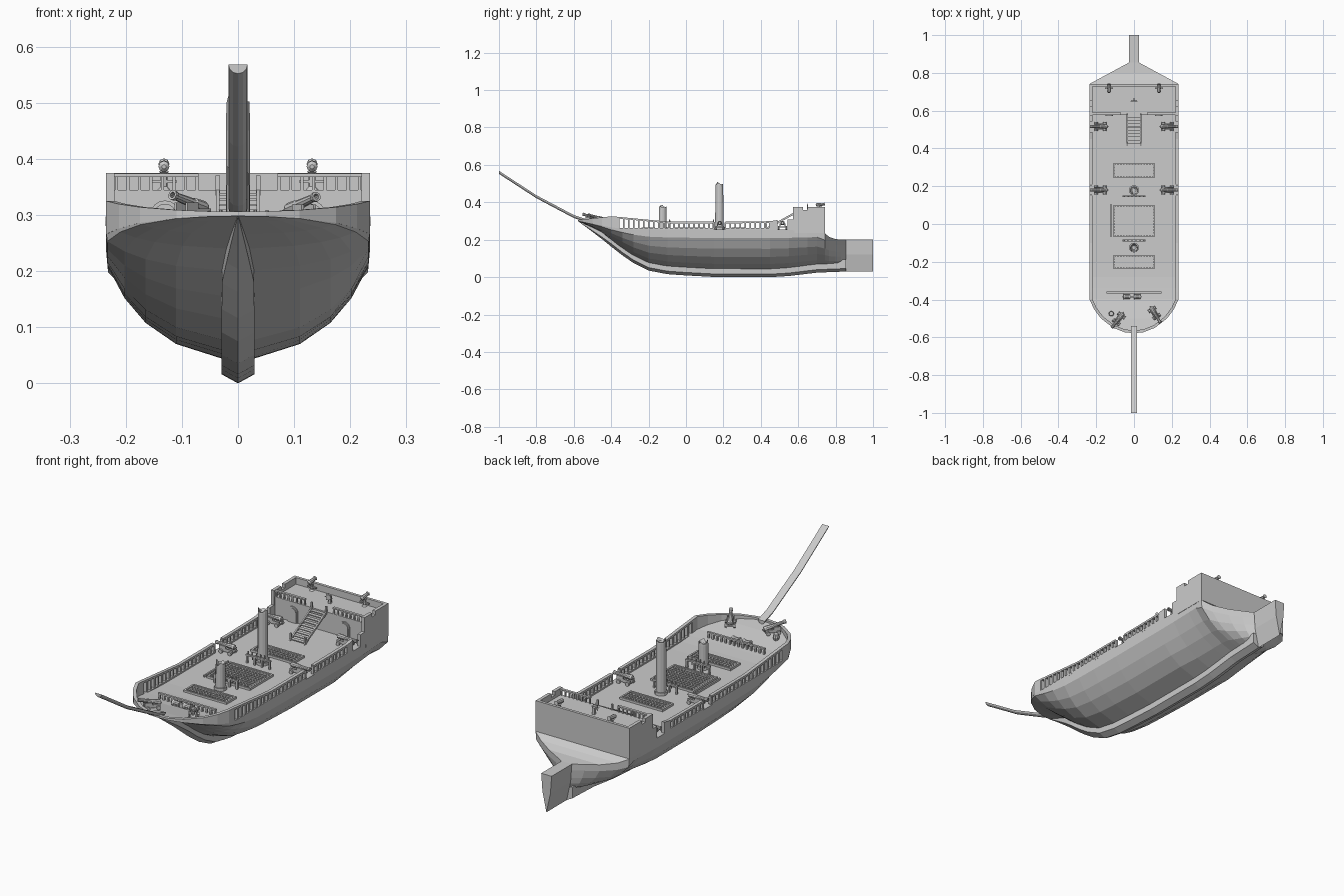
import bpy, bmesh, math, random
from mathutils import Vector, Matrix

if "Cube" in bpy.data.objects:
    bpy.data.objects.remove(bpy.data.objects["Cube"])

random.seed(3)

def lerp(tab, y):
    if y <= tab[0][0]:
        return tab[0][1]
    for (a, p), (b, q) in zip(tab, tab[1:]):
        if y <= b:
            return p + (q - p) * (y - a) / (b - a)
    return tab[-1][1]

def finish(bm, name, smooth=False):
    bmesh.ops.remove_doubles(bm, verts=bm.verts, dist=1e-5)
    bmesh.ops.recalc_face_normals(bm, faces=bm.faces)
    me = bpy.data.meshes.new(name)
    bm.to_mesh(me)
    bm.free()
    ob = bpy.data.objects.new(name, me)
    bpy.context.collection.objects.link(ob)
    return ob

def loft(bm, rings):
    vs = [[bm.verts.new(p) for p in r] for r in rings]
    n = len(vs[0])
    for a, b in zip(vs, vs[1:]):
        for i in range(n):
            j = (i + 1) % n
            bm.faces.new((a[i], a[j], b[j], b[i]))
    bm.faces.new(vs[0])
    bm.faces.new(vs[-1])

def box(bm, x0, x1, y0, y1, z0, z1, m=Matrix()):
    loft(bm, [[m @ Vector(p) for p in ((x0, y0, z), (x1, y0, z), (x1, y1, z), (x0, y1, z))] for z in (z0, z1)])

def lathe(bm, p, q, prof, n=10, m=Matrix()):
    """Turned part along p-q; prof is (fraction along, radius)."""
    p, q = Vector(p), Vector(q)
    rot = (q - p).to_track_quat('Z', 'Y')
    loft(bm, [[m @ (p.lerp(q, t) + rot @ Vector((r * math.cos(2 * math.pi * i / n), r * math.sin(2 * math.pi * i / n), 0)))
               for i in range(n)] for t, r in prof])

# ship lines: half beam, keel bottom, deck height, rail height
BEAM = [(-.578, 0), (-.573, .05), (-.55, .11), (-.5, .175), (-.45, .212), (-.4, .235), (.742, .235), (.855, .026)]
KEEL = [(-.578, .3), (-.46, .212), (-.357, .128), (-.28, .075), (-.2, .035), (-.1, .016), (0, .009),
        (.15, .001), (.45, 0), (.55, .006), (.7, .024), (.855, .03)]
DECK = [(-.578, .3), (-.5, .288), (-.4, .268), (-.3, .258), (-.2, .255), (.73, .255), (.742, .235), (.765, .215), (.8, .203), (.855, .2)]
RAIL = [(-.578, .306), (-.5, .314), (-.4, .325), (-.36, .322), (-.1, .297), (.44, .297), (.48, .305), (.575, .31)]
STERN = [(.45, 1), (.742, 1.45), (.855, 1.1)]
stations = [-.578, -.573, -.55, -.5, -.45, -.4, -.34, -.28, -.2, -.1, 0, .15, .3, .45, .55, .65, .7, .742, .765, .8, .83, .855]

# hull with deck
SECTION = [(1, 1), (.99, .79), (.86, .53), (.7, .33), (.47, .16)]
bm = bmesh.new()
rings = []
for y in stations:
    w, d = lerp(BEAM, y), lerp(DECK, y)
    k = min(d, lerp(KEEL, y) + .035 * min(1, (y + .578) / .12))
    e = lerp(STERN, y)
    half = [(w * u ** e, k + v * (d - k)) for u, v in SECTION]
    rings.append([(x, y, z) for x, z in half] + [(0, y, k)] + [(-x, y, z) for x, z in reversed(half)])
loft(bm, rings)
finish(bm, "hull")

# keel with pointed underside
bm = bmesh.new()
rings = []
for y in stations:
    z = lerp(KEEL, y)
    f = max(.02, min(1, (y + .578) / .18))
    h = .029 * f
    top = min(z + .065 * f, lerp(DECK, y))
    rings.append([(h, y, top), (h, y, z + .016 * f), (0, y, z), (-h, y, z + .016 * f), (-h, y, top)])
loft(bm, rings)
finish(bm, "keel")

# rudder, wedge shaped
bm = bmesh.new()
loft(bm, [[(-.026, y, .2), (.026, y, .2), (.02, y, .12), (0, y, .03), (-.02, y, .12)] for y in (.85, 1)])
finish(bm, "rudder")

# bowsprit, half-round and slightly bent
bm = bmesh.new()
arc = [math.pi + math.pi * i / 6 for i in range(7)]
loft(bm, [[(.017 * math.cos(a), y, z + .016 * math.sin(a)) for a in arc]
          for y, z in ((-.54, .312), (-.6, .332), (-.8, .438), (-1, .568))])
finish(bm, "bowsprit")

# bulwarks: walls that follow the deck outline on both sides
def wall(bm, y0, y1, low, high, t=.015):
    ys = [y0] + [y for y in stations if y0 < y < y1] + [y1]
    for s in (1, -1):
        rings = []
        for y in ys:
            w = lerp(BEAM, y)
            dw = (lerp(BEAM, y + .004) - lerp(BEAM, y - .004)) / .008 if y < -.39 else 0
            g = math.hypot(1, dw)
            xi, yi = max(0, w - t / g), y + t * dw / g
            rings.append([(s * w, y, low(y)), (s * w, y, high(y)), (s * xi, yi, high(y)), (s * xi, yi, low(y))])
        loft(bm, rings)

deck = lambda y: lerp(DECK, y) - .002
rail = lambda y: lerp(RAIL, y)
bm = bmesh.new()
wall(bm, -.578, -.36, deck, rail)
wall(bm, .45, .488, deck, rail)
wall(bm, .542, .6, deck, rail)
for a, b in ((-.36, .15), (.21, .45)):
    wall(bm, a, b, lambda y: rail(y) - .009, rail)
    wall(bm, a, b, deck, lambda y: .262, .017)
    n = round((b - a) / .027)
    for i in range(n + 1):
        y = a + (b - a) * i / n
        for s in (1, -1):
            box(bm, s * .222, s * .234, y - .005, y + .005, .258, rail(y) - .004)
finish(bm, "bulwark_and_balusters")

# raised stern deck with its rails
bm = bmesh.new()
box(bm, -.235, .235, .58, .742, .236, .345)
for a, b, h in ((.572, .625, .375), (.625, .65, .358), (.65, .742, .375)):
    wall(bm, a, b, lambda y: .25, lambda y: h)
box(bm, -.235, .235, .729, .742, .34, .375)
for s in (1, -1):
    box(bm, s * .07, s * .222, .578, .59, .368, .374)
    for i in range(8):
        x = s * (.073 + i * .0205)
        box(bm, x - .003, x + .003, .581, .587, .344, .37)
finish(bm, "stern_deck")

# arched cabin doors
bm = bmesh.new()
for c in (-.13, .13):
    for h, y in ((.026, .576), (.02, .572)):
        pts = [(-h, .254), (h, .254)] + [(h * math.cos(a), .3 + h * math.sin(a)) for a in (i * math.pi / 8 for i in range(9))]
        loft(bm, [[(c + x, yy, z) for x, z in pts] for yy in (y, .582)])
finish(bm, "cabin_doors")

# stairs to the stern deck
bm = bmesh.new()
for i in range(9):
    y, z = .425 + i * .0175, .262 + i * .0095
    box(bm, -.034, .034, y, y + .017, z - .003, z + .001)
for s in (-.036, .036):
    loft(bm, [[(x, .412, .254), (x, .43, .254), (x, .585, .338), (x, .585, .35)] for x in (s - .003, s + .003)])
    for y, z in ((.43, .262), (.58, .345)):
        box(bm, s - .004, s + .004, y - .004, y + .004, z - .01, z + .025)
finish(bm, "stairs")

# broken masts with bands
def mast(name, y, top, r):
    bm = bmesh.new()
    n = 12
    def ring(z, k, jag=0):
        return [(k * math.cos(2 * math.pi * i / n), y + k * math.sin(2 * math.pi * i / n), z - jag * random.random()) for i in range(n)]
    loft(bm, [ring(.25, r + .005), ring(.268, r + .005), ring(.268, r), ring(top - .025, r * .95),
              ring(top, r * .92, .022), ring(top - .025, r * .5)])
    finish(bm, name)

mast("main_mast", .178, .515, .022)
mast("fore_mast", -.125, .387, .021)

# grated hatches
def hatch(name, y0, y1):
    bm = bmesh.new()
    x, f, z = .108, .008, .265
    for s in (1, -1):
        box(bm, s * (x - f), s * x, y0, y1, .25, z)
    box(bm, -x, x, y0, y0 + f, .25, z)
    box(bm, -x, x, y1 - f, y1, .25, z)
    for i in range(1, 14):
        c = -x + 2 * x * i / 14
        box(bm, c - .003, c + .003, y0, y1, .25, z - .003)
    n = round((y1 - y0) / .0155)
    for i in range(1, n):
        c = y0 + (y1 - y0) * i / n
        box(bm, -x, x, c - .003, c + .003, .25, z - .004)
    finish(bm, name)

hatch("aft_hatch", .243, .322)
hatch("main_hatch", -.07, .1)
hatch("fore_hatch", -.237, -.165)

# pin rails beside the masts and the foredeck rail
def pin_rail(name, y, hw, z0, z1, posts, pins):
    bm = bmesh.new()
    box(bm, -hw, hw, y - .005, y + .005, z1 - .007, z1)
    for i in range(posts):
        x = -hw + .006 + (2 * hw - .012) * i / (posts - 1)
        box(bm, x - .004, x + .004, y - .004, y + .004, z0, z1)
    for i in range(pins):
        x = -hw + 2 * hw * (i + .5) / pins
        lathe(bm, (x, y, z1 - .02), (x, y, z1 + .014), [(0, .002), (.6, .002), (.6, .0035), (1, .003)], 6)
    finish(bm, name)

pin_rail("main_pin_rail", .147, .062, .25, .295, 4, 6)
pin_rail("fore_pin_rail", -.087, .062, .25, .295, 4, 6)
pin_rail("foredeck_rail", -.362, .145, .255, .292, 14, 0)

# deck clutter: windlass drums, barrel, plank
bm = bmesh.new()
for x in (-.055, .0):
    lathe(bm, (x, -.385, .28), (x + .035, -.385, .28), [(0, .014), (.2, .011), (.8, .011), (1, .014)])
box(bm, -.06, .04, -.39, -.38, .262, .285)
lathe(bm, (-.12, -.475, .28), (-.12, -.475, .308), [(0, .011), (.5, .014), (1, .011)])
box(bm, -.125, -.118, -.07, .105, .25, .264)
finish(bm, "deck_gear")

# deck guns, modelled pointing along +x
def cannon(name, x, y, z, ang, tilt=0):
    m = Matrix.Translation((x, y, z)) @ Matrix.Rotation(math.radians(ang), 4, 'Z')
    bm = bmesh.new()
    box(bm, -.04, .025, -.012, .012, .008, .014, m)
    for s in (1, -1):
        box(bm, -.005, .027, s * .01, s * .015, .008, .032, m)
        box(bm, -.04, -.005, s * .01, s * .015, .008, .022, m)
        for wx in (-.03, .015):
            lathe(bm, (wx, s * .015, .008), (wx, s * .023, .008), [(0, .009), (1, .009)], 8, m)
    lathe(bm, (-.05, 0, .033 - tilt), (.052, 0, .033 + tilt),
          [(0, .003), (.06, .004), (.08, .01), (.14, .012), (.4, .0105), (.42, .009), (.9, .007), (.93, .009), (1, .009), (1, .005), (.8, .005)], 10, m)
    finish(bm, name)

for s, side in ((1, "right"), (-1, "left")):
    a = 0 if s > 0 else 180
    cannon("waist_cannon_" + side, s * .184, .18, .256, a)
    cannon("aft_cannon_" + side, s * .184, .516, .256, a)
cannon("bow_cannon_right", .112, -.478, .287, -58, .013)
cannon("bow_cannon_left", -.085, -.508, .29, -128, .013)

# swivel guns at the stern
for s, side in ((1, "right"), (-1, "left")):
    bm = bmesh.new()
    c = s * .132
    lathe(bm, (c, .718, .344), (c, .718, .378), [(0, .012), (.2, .006), (.9, .006), (1, .01)], 8)
    box(bm, c - .022, c + .022, .714, .722, .357, .362)
    lathe(bm, (c, .694, .386), (c, .742, .391), [(0, .004), (.1, .01), (.5, .009), (.9, .007), (1, .01)], 8)
    finish(bm, "swivel_gun_" + side)

# steering wheel on its post
bm = bmesh.new()
box(bm, -.006, .006, .653, .665, .344, .376)
lathe(bm, (0, .648, .374), (0, .653, .374), [(0, .012), (1, .012)], 12)
for i in range(4):
    a = i * math.pi / 4
    d = Vector((math.cos(a), 0, math.sin(a))) * .019
    c = Vector((0, .65, .374))
    lathe(bm, c - d, c + d, [(0, .0018), (1, .0018)], 5)
finish(bm, "steering_wheel")
